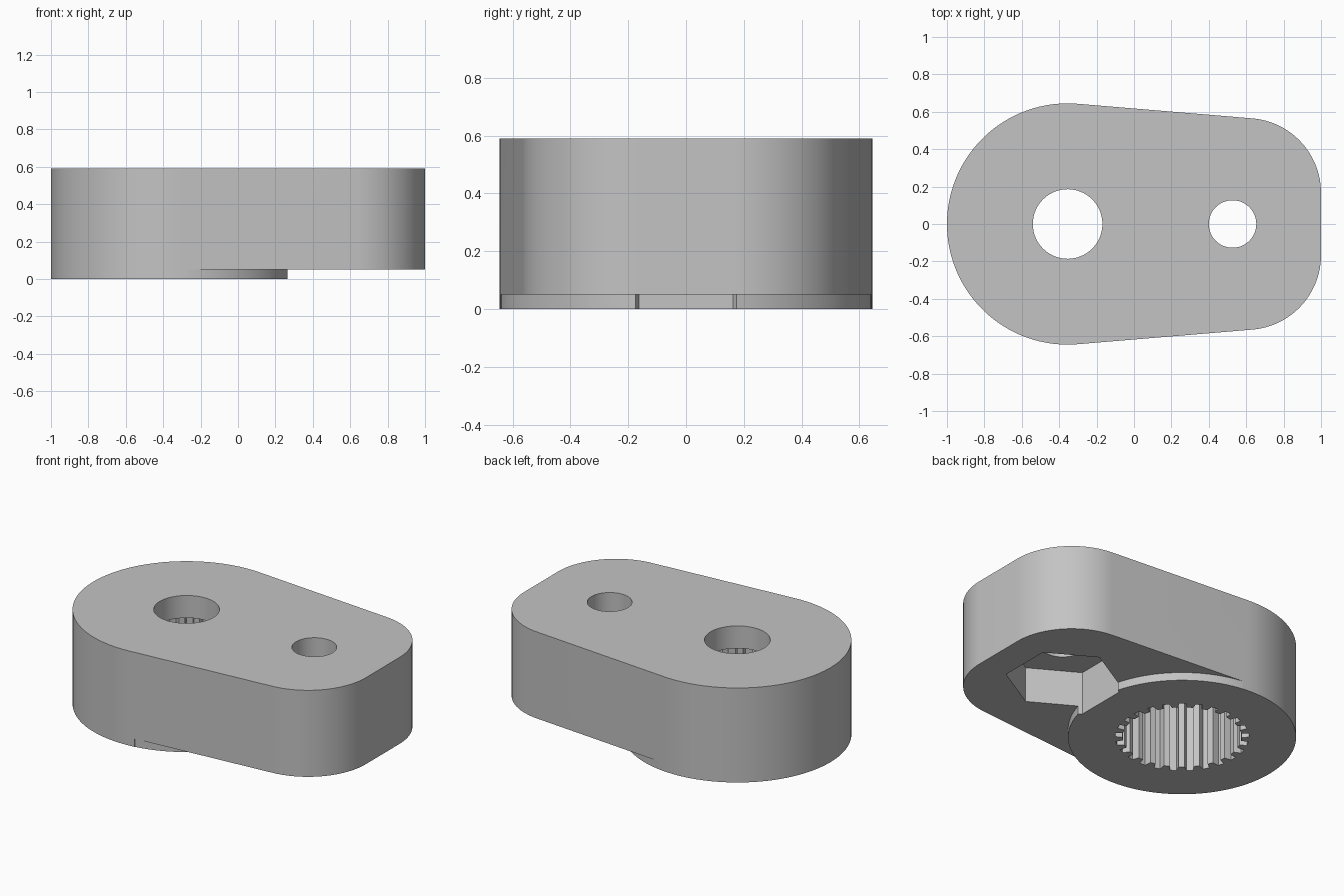
import bpy
import bmesh
from math import cos, sin, pi, radians

cube = bpy.data.objects.get("Cube")
if cube:
    bpy.data.objects.remove(cube, do_unlink=True)

HUB_X, HUB_R = -0.355, 0.645      # large round end
PIN_X = 0.527                     # small hole and hexagon pocket
TOP, STEP = 0.59, 0.05
TANGENT = 85.2                    # angle where the straight flanks meet the arcs

gray = bpy.data.materials.new("plain gray")
gray.use_nodes = True
color = (0.55, 0.55, 0.55, 1)
gray.diffuse_color = color
gray.node_tree.nodes["Principled BSDF"].inputs["Base Color"].default_value = color


def arc(cx, cy, r, start, end, steps):
    """Points along an arc, angles in degrees, both ends included."""
    angles = [radians(start + (end - start) * i / steps) for i in range(steps + 1)]
    return [(cx + r * cos(a), cy + r * sin(a)) for a in angles]


def circle(cx, r, sides, turn=0):
    return arc(cx, 0, r, turn, turn + 360, sides)[:-1]


def prism(name, outline, z0, z1):
    """Extrude a closed outline between two heights."""
    bm = bmesh.new()
    face = bm.faces.new([bm.verts.new((x, y, z0)) for x, y in outline])
    walls = bmesh.ops.extrude_face_region(bm, geom=[face])
    verts = [g for g in walls["geom"] if isinstance(g, bmesh.types.BMVert)]
    bmesh.ops.translate(bm, verts=verts, vec=(0, 0, z1 - z0))
    bmesh.ops.recalc_face_normals(bm, faces=bm.faces)
    mesh = bpy.data.meshes.new(name)
    bm.to_mesh(mesh)
    bm.free()
    mesh.materials.append(gray)
    obj = bpy.data.objects.new(name, mesh)
    bpy.context.collection.objects.link(obj)
    return obj


def cut(target, cutter):
    """Subtract the cutter and discard it."""
    bpy.context.view_layer.objects.active = target
    mod = target.modifiers.new("cut", 'BOOLEAN')
    mod.operation = 'DIFFERENCE'
    mod.solver = 'EXACT'
    mod.object = cutter
    bpy.ops.object.modifier_apply(modifier=mod.name)
    bpy.data.objects.remove(cutter, do_unlink=True)


# Lever body: round hub end, tapering flanks, two rounded corners
corner_x, corner_y, corner_r = 0.6, 0.166, 0.4
outline = (arc(HUB_X, 0, HUB_R, TANGENT, 360 - TANGENT, 72)
           + arc(corner_x, -corner_y, corner_r, -TANGENT, 0, 24)
           + arc(corner_x, corner_y, corner_r, 0, TANGENT, 24))
body = prism("lever_body", outline, 0, TOP)

# Underside relief that leaves the round hub standing proud
relief = arc(HUB_X, 0, HUB_R, -82, 82, 64)
relief += [(relief[-1][0], 1), (1.3, 1), (1.3, -1), (relief[0][0], -1)]
cut(body, prism("relief_cutter", relief, -0.2, STEP))

# Toothed socket in the hub
teeth = 25
socket = []
for i in range(teeth):
    for offset, r in ((-0.2, 0.337), (0.2, 0.337), (0.3, 0.379), (0.7, 0.379)):
        a = 2 * pi * (i + offset) / teeth
        socket.append((HUB_X + r * cos(a), r * sin(a)))
cut(body, prism("socket_cutter", socket, -0.2, 0.45))

# Screw bore above the socket
cut(body, prism("bore_cutter", circle(HUB_X, 0.186, 64), 0.3, 0.8))

# Hexagon nut pocket and its through hole
cut(body, prism("nut_cutter", circle(PIN_X, 0.325, 6, 30), -0.2, 0.27))
cut(body, prism("pin_hole_cutter", circle(PIN_X, 0.127, 48), 0.2, 0.8))

# Smooth round walls, crisp edges
bpy.ops.object.select_all(action='DESELECT')
body.select_set(True)
bpy.context.view_layer.objects.active = body
bpy.ops.object.shade_smooth_by_angle(angle=radians(20))
